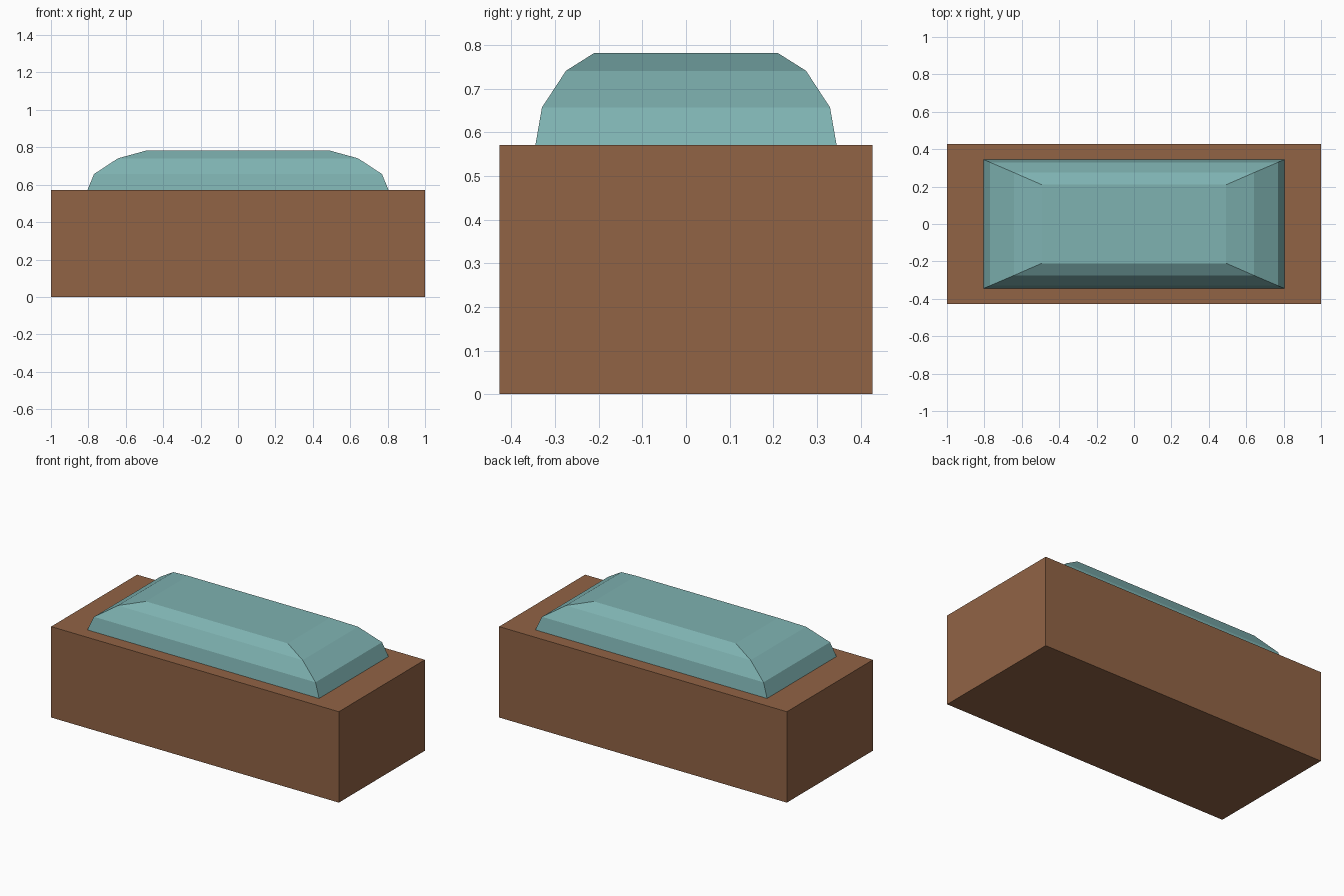
import bpy, bmesh

if "Cube" in bpy.data.objects:
    bpy.data.objects.remove(bpy.data.objects["Cube"])


def material(name, rgb):
    m = bpy.data.materials.new(name)
    m.diffuse_color = (*rgb, 1)
    m.use_nodes = True
    m.node_tree.nodes["Principled BSDF"].inputs["Base Color"].default_value = m.diffuse_color
    return m


def stacked(name, rings, mat):
    """Solid made of rectangular rings, each (half x, half y, z)."""
    bm = bmesh.new()
    loops = [[bm.verts.new((sx * x, sy * y, z))
              for sx, sy in ((-1, -1), (1, -1), (1, 1), (-1, 1))]
             for x, y, z in rings]
    bm.faces.new(loops[0][::-1])
    bm.faces.new(loops[-1])
    for lo, hi in zip(loops, loops[1:]):
        for i in range(4):
            j = (i + 1) % 4
            bm.faces.new((lo[i], lo[j], hi[j], hi[i]))
    mesh = bpy.data.meshes.new(name)
    bm.to_mesh(mesh)
    bm.free()
    mesh.materials.append(mat)
    obj = bpy.data.objects.new(name, mesh)
    bpy.context.collection.objects.link(obj)
    return obj


wood = material("brown_wood", (0.285, 0.126, 0.060))
fabric = material("teal_fabric", (0.209, 0.445, 0.440))

# Plain wooden block
stacked("wooden_base", [(1.0, 0.427, 0.0), (1.0, 0.427, 0.571)], wood)

# Faceted pad, narrowing in three steps
stacked("cushion", [(0.805, 0.345, 0.571), (0.77, 0.33, 0.657),
                    (0.642, 0.275, 0.741), (0.493, 0.21, 0.782)], fabric)
